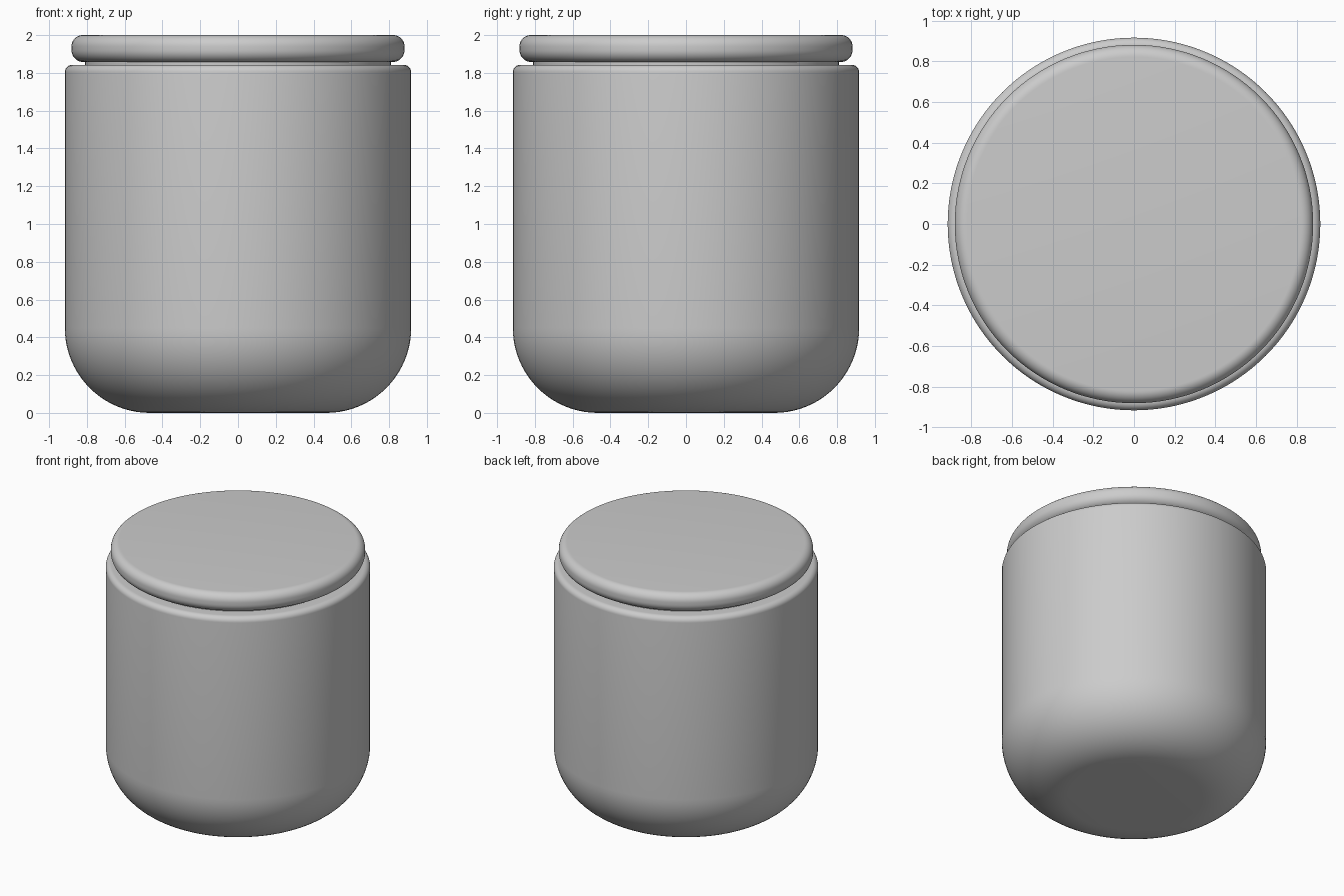
import bpy, bmesh, math

if "Cube" in bpy.data.objects:
    bpy.data.objects.remove(bpy.data.objects["Cube"])

SEGMENTS = 128


def arc(r, z, radius, start, end, steps):
    """Profile points on a circular corner, angles in degrees."""
    return [(r + radius * math.cos(math.radians(start + (end - start) * i / steps)),
             z + radius * math.sin(math.radians(start + (end - start) * i / steps)))
            for i in range(steps + 1)]


def lathe(name, profile):
    """Spin a (radius, height) profile around z into a smooth object."""
    bm = bmesh.new()
    verts = [bm.verts.new((r, 0, z)) for r, z in profile]
    edges = [bm.edges.new(pair) for pair in zip(verts, verts[1:])]
    bmesh.ops.spin(bm, geom=verts + edges, cent=(0, 0, 0), axis=(0, 0, 1),
                   angle=math.tau, steps=SEGMENTS)
    bmesh.ops.remove_doubles(bm, verts=bm.verts, dist=0.0001)
    bmesh.ops.recalc_face_normals(bm, faces=bm.faces)
    mesh = bpy.data.meshes.new(name)
    bm.to_mesh(mesh)
    bm.free()
    obj = bpy.data.objects.new(name, mesh)
    bpy.context.collection.objects.link(obj)
    bpy.ops.object.select_all(action='DESELECT')
    obj.select_set(True)
    bpy.context.view_layer.objects.active = obj
    bpy.ops.object.shade_smooth_by_angle(angle=math.radians(35))
    return obj


# Jar body: wide rounded base, straight wall, softly rounded shoulder
lathe("jar_body",
      [(0, 0)]
      + arc(0.467, 0.45, 0.45, -90, 0, 20)
      + arc(0.877, 1.803, 0.04, 0, 90, 8)
      + [(0.80, 1.843), (0, 1.843)])

# Lid: flat disc with rounded rim and a short recessed neck
lathe("lid",
      [(0, 1.835), (0.81, 1.835), (0.81, 1.857)]
      + arc(0.817, 1.922, 0.065, -90, 0, 10)
      + arc(0.822, 1.94, 0.06, 0, 90, 10)
      + [(0, 2.0)])
